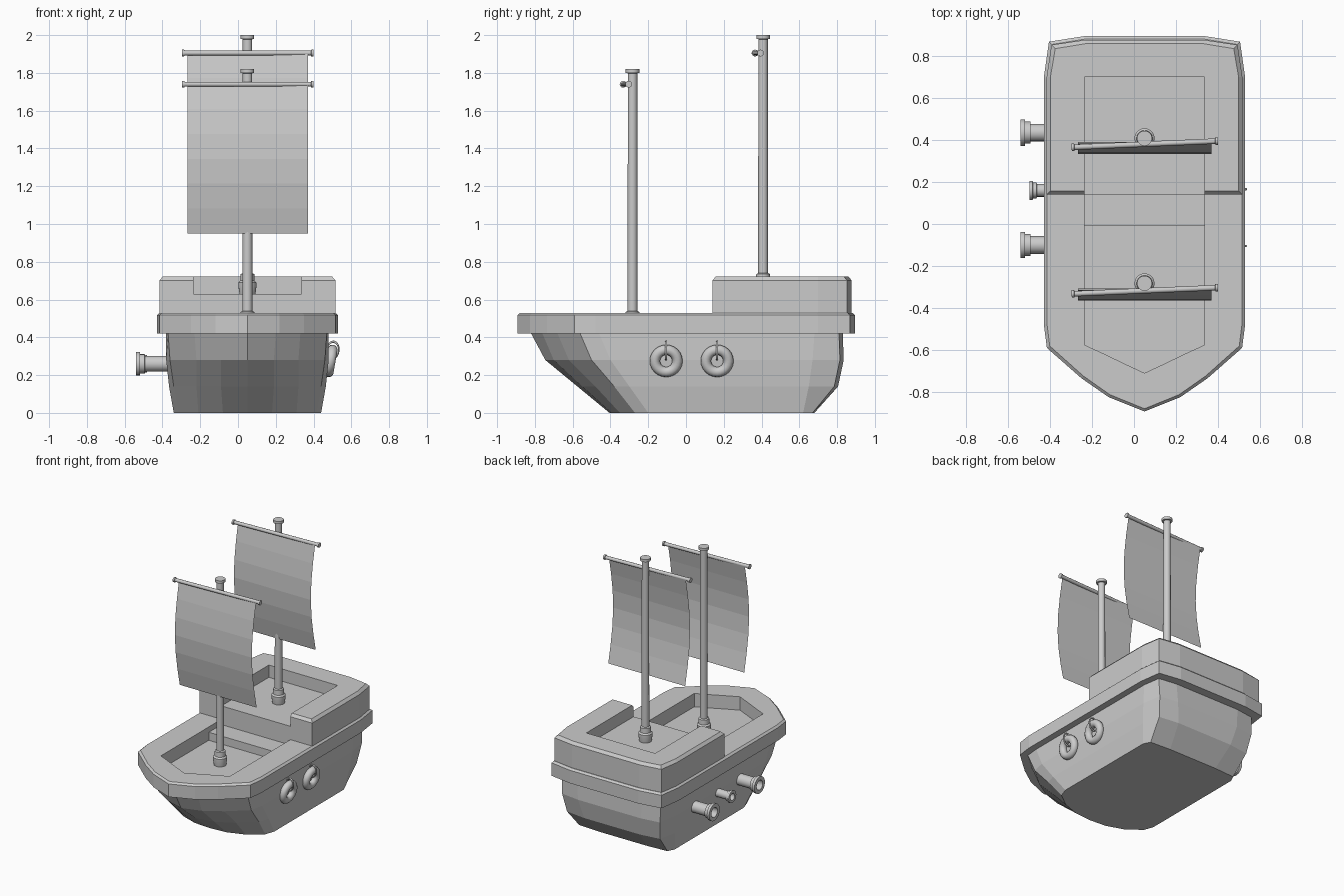
import bpy, bmesh, math
from mathutils import Vector

if "Cube" in bpy.data.objects:
    bpy.data.objects.remove(bpy.data.objects["Cube"])

CX = 0.05  # ship centre line


def finish(name, bm, smooth=False):
    bmesh.ops.recalc_face_normals(bm, faces=bm.faces)
    me = bpy.data.meshes.new(name)
    bm.to_mesh(me)
    bm.free()
    ob = bpy.data.objects.new(name, me)
    bpy.context.collection.objects.link(ob)
    if smooth:
        bpy.ops.object.select_all(action='DESELECT')
        ob.select_set(True)
        bpy.context.view_layer.objects.active = ob
        bpy.ops.object.shade_smooth_by_angle(angle=math.radians(35))
    return ob


def mirrored(half):
    """Half outline (x >= 0) -> closed outline around the centre line."""
    return half + [(-x, y) for x, y in reversed(half) if x > 1e-6]


def loft(name, rings):
    """Skin stacked outlines [(points, z), ...] and cap both ends."""
    bm = bmesh.new()
    loops = [[bm.verts.new((CX + x, y, z)) for x, y in pts] for pts, z in rings]
    n = len(loops[0])
    for a, b in zip(loops, loops[1:]):
        for i in range(n):
            j = (i + 1) % n
            bm.faces.new((a[i], a[j], b[j], b[i]))
    bm.faces.new(loops[0][::-1])
    bm.faces.new(loops[-1])
    return finish(name, bm)


def lathe(name, profile, origin, direction=(0, 0, 1), segs=20):
    """Revolve (radius, height) points about an axis."""
    q = Vector(direction).to_track_quat('Z', 'Y')
    bm = bmesh.new()
    loops = []
    for r, h in profile:
        loops.append([bm.verts.new(Vector(origin) + q @ Vector((
            r * math.cos(2 * math.pi * k / segs), r * math.sin(2 * math.pi * k / segs), h)))
            for k in range(segs)])
    for a, b in zip(loops, loops[1:]):
        for i in range(segs):
            j = (i + 1) % segs
            bm.faces.new((a[i], a[j], b[j], b[i]))
    bm.faces.new(loops[0][::-1])
    bm.faces.new(loops[-1])
    return finish(name, bm, smooth=True)


# Hull, four levels from keel to rim
hull_levels = [
    ([(0, -.405), (.13, -.395), (.26, -.35), (.365, -.27), (.39, -.2),
      (.39, .62), (.365, .67), (.2, .68)], 0),
    ([(0, -.575), (.14, -.55), (.27, -.48), (.39, -.38), (.415, -.3),
      (.415, .65), (.385, .785), (.23, .805)], .14),
    ([(0, -.745), (.14, -.7), (.27, -.62), (.41, -.5), (.43, -.4),
      (.43, .67), (.405, .815), (.26, .835)], .28),
    ([(0, -.82), (.15, -.76), (.28, -.68), (.42, -.56), (.43, -.46),
      (.43, .68), (.41, .81), (.27, .83)], .42),
]
loft("hull", [(mirrored(p), z) for p, z in hull_levels])

# Bulwark rim with the sunken front deck
rim = mirrored([(0, -.893), (.17, -.825), (.3, -.735), (.465, -.59), (.479, -.48),
                (.479, .7), (.455, .868), (.285, .895)])
rim_top = [(x * .97, y * .985) for x, y in rim]
well = mirrored([(0, -.71), (.1, -.663), (.2, -.615), (.285, -.576), (.285, -.48),
                 (.285, 0), (.285, .14), (.15, .14)])
loft("rim_and_front_deck", [(rim, .42), (rim, .517), (rim_top, .53), (well, .53), (well, .43)])


def box_outline(y0, y1, w=.285):
    return [(-w, y0), (w, y0), (w, y1), (-w, y1)]


# Step between decks, stern deck floor
loft("deck_step", [(box_outline(-.01, .14), .42), (box_outline(-.01, .14), .49)])
loft("stern_deck", [(box_outline(.14, .70), .45), (box_outline(.14, .70), .63)])


# Stern bulwark, open to the front, with a chamfered top
def stern_outline(d):
    return mirrored([(.285, .70), (.285, .14 + d), (.466 - d, .14 + d), (.466 - d, .7),
                     (.443 - d, .853 - d), (.28, .877 - d)][::1])


loft("stern_bulwark", [(stern_outline(0), .5), (stern_outline(0), .702), (stern_outline(.018), .722)])

# Masts, yards and sails
for label, my, deck, top, yard_z, yard_y in (
        ("front", -.283, .43, 1.82, 1.74, -.318), ("rear", .408, .63, 2.0, 1.905, .38)):
    h = top - deck
    lathe(label + "_mast", [(.042, 0), (.048, .04), (.048, .06), (.038, .07), (.036, .105),
                            (.026, .11), (.025, h - .022), (.036, h - .02), (.036, h)],
          (CX, my, deck))

    a = Vector((-.297, yard_y - .015, yard_z))
    d = Vector((.697, .03, 0))
    n = d.length
    lathe(label + "_yard", [(.018, 0), (.018, .012), (.013, .014), (.013, n - .014),
                            (.018, n - .012), (.018, n)], a, d, segs=12)

    bm = bmesh.new()
    prev = None
    for k in range(7):
        t = k / 6
        y = yard_y + .003 + .008 * t - .054 * math.sin(math.pi * t)
        z = yard_z - .79 * t
        row = [bm.verts.new((x, y, z)) for x in (-.267, .37)]
        if prev:
            bm.faces.new((prev[0], row[0], row[1], prev[1]))
        prev = row
    finish(label + "_sail", bm)

# Cannons on the left side: flange, collar, barrel and hollow mouth
for label, y, reach, s in (("rear", .435, .54, 1), ("middle", .16, .497, .72), ("front", -.1, .54, 1)):
    L = reach - .33
    lathe(label + "_cannon", [(.042 * s, 0), (.042 * s, L - .048 * s), (.052 * s, L - .046 * s),
                              (.052 * s, L - .022 * s), (.063 * s, L - .02 * s), (.063 * s, L),
                              (.036 * s, L), (.036 * s, L - .09 * s)],
          (-.33, y, .26), (-1, 0, 0), segs=16)

# Life rings on the right side, each hung from a rope loop
tilt = math.radians(10)
for label, y in (("front", -.105), ("rear", .165)):
    for part, loc, rot, R, r, scale in (
            ("life_ring", (.49, y, .275), (0, math.pi / 2 + tilt, 0), .0595, .0275, (1, 1, 1)),
            ("rope_loop", (.5, y, .33), (math.pi / 2, tilt, 0), .047, .006, (.7, 1, 1))):
        bpy.ops.mesh.primitive_torus_add(location=loc, rotation=rot, major_radius=R,
                                         minor_radius=r, major_segments=24, minor_segments=10)
        ob = bpy.context.object
        ob.name = label + "_" + part
        ob.scale = scale
        bpy.ops.object.shade_smooth_by_angle(angle=math.radians(40))
